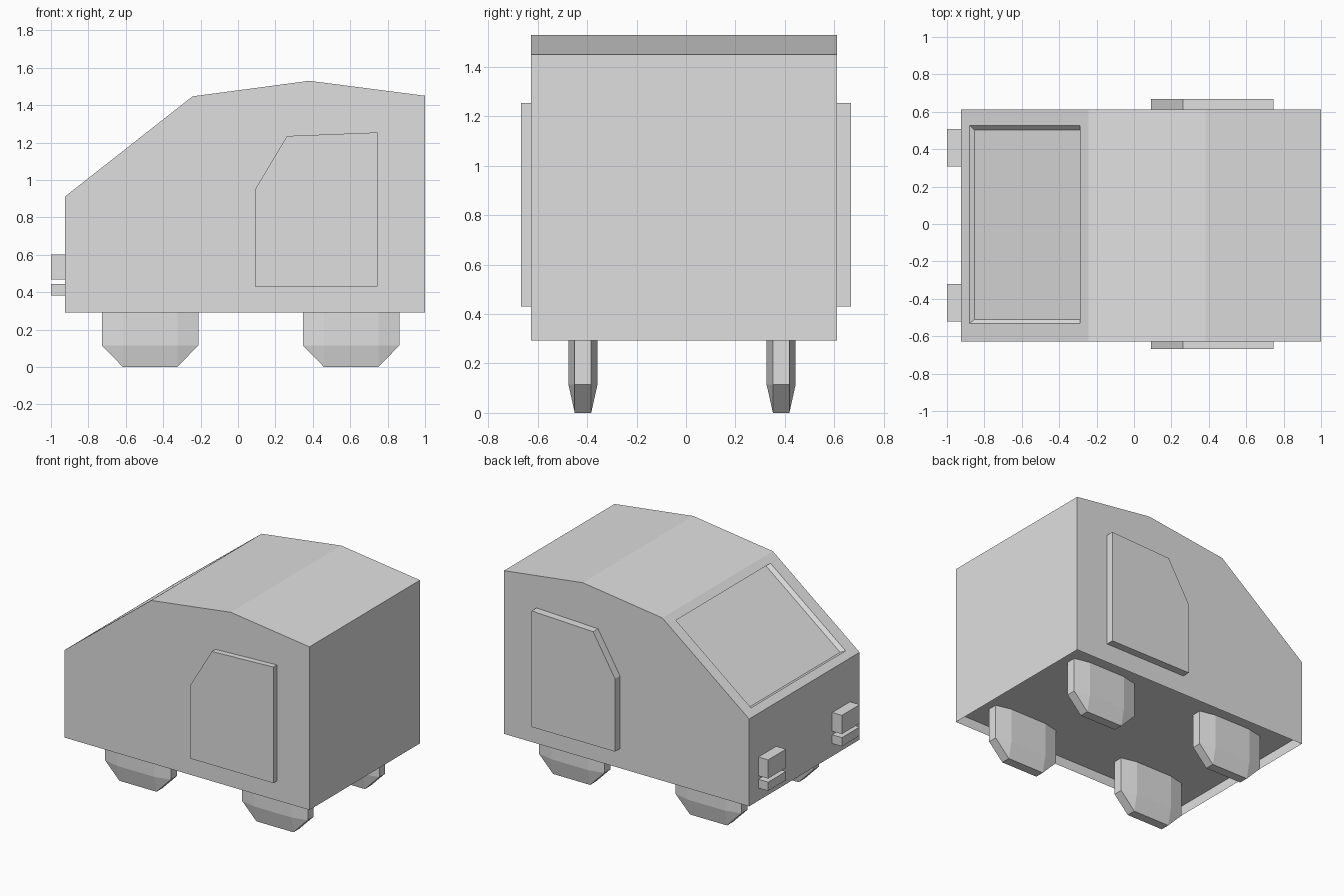
import bpy, bmesh
from mathutils import Matrix, Vector

if "Cube" in bpy.data.objects:
    bpy.data.objects.remove(bpy.data.objects["Cube"])

grey = bpy.data.materials.new("light grey")
grey.diffuse_color = (0.74, 0.74, 0.74, 1)
grey.use_nodes = True
grey.node_tree.nodes["Principled BSDF"].inputs["Base Color"].default_value = grey.diffuse_color


def finish(name, bm):
    bmesh.ops.recalc_face_normals(bm, faces=bm.faces)
    me = bpy.data.meshes.new(name)
    bm.to_mesh(me)
    bm.free()
    me.materials.append(grey)
    ob = bpy.data.objects.new(name, me)
    bpy.context.collection.objects.link(ob)
    return ob


def prism(profile, y0, y1):
    """Extrude an x/z profile from y0 to y1."""
    bm = bmesh.new()
    face = bm.faces.new([bm.verts.new((x, y0, z)) for x, z in profile])
    new = bmesh.ops.extrude_face_region(bm, geom=[face], use_keep_orig=True)["geom"]
    for v in new:
        if isinstance(v, bmesh.types.BMVert):
            v.co.y = y1
    bmesh.ops.recalc_face_normals(bm, faces=bm.faces)
    return bm


def box(name, x, y, z, bevel=0.0):
    """Box given by min/max pairs, with corners cut by a fraction of its size."""
    bm = bmesh.new()
    bmesh.ops.create_cube(bm, size=1)
    if bevel:
        bmesh.ops.bevel(bm, geom=bm.edges[:], offset=bevel, segments=1,
                        affect='EDGES', profile=0.5)
    pairs = (x, y, z)
    size = Vector([b - a for a, b in pairs])
    mid = Vector([(a + b) / 2 for a, b in pairs])
    bm.transform(Matrix.Translation(mid) @ Matrix.Diagonal(size).to_4x4())
    return finish(name, bm)


X0, X1, Y0, Y1 = -0.924, 1.0, -0.627, 0.612
NOSE, TOP = (X0, 0.912), (-0.243, 1.447)


def slope_z(x):
    return NOSE[1] + (x - NOSE[0]) * (TOP[1] - NOSE[1]) / (TOP[0] - NOSE[0])


# Body shell, open underneath
body = prism([(X0, 0.292), (X1, 0.292), (X1, 1.45), (0.382, 1.53), TOP, NOSE], Y0, Y1)
slope = next(f for f in body.faces if f.normal.x < -0.3 and f.normal.z > 0.3)

# Recessed windscreen in the sloping nose: rim first, then sunken pane
for xs, ys, drop in (((-0.88, -0.29), (-0.533, 0.527), 0.0),
                     ((-0.853, -0.27), (-0.51, 0.502), 0.03)):
    bmesh.ops.inset_individual(body, faces=[slope], thickness=0.02)
    mid = slope.calc_center_median()
    for v in slope.verts:
        x, y = xs[v.co.x > mid.x], ys[v.co.y > mid.y]
        v.co = (x, y, slope_z(x) - drop)

under = next(f for f in body.faces if all(v.co.z < 0.3 for v in f.verts))
bmesh.ops.delete(body, geom=[under], context='FACES_ONLY')
finish("body", body)

# Recessed floor
floor = bmesh.new()
floor.faces.new([floor.verts.new((x, y, 0.362)) for x, y in
                 ((X0, Y0), (X0, Y1), (X1, Y1), (X1, Y0))])
ob = finish("floor", floor)
if ob.data.polygons[0].normal.z > 0:
    ob.data.flip_normals()

# Raised side doors
door = [(0.09, 0.43), (0.745, 0.43), (0.745, 1.254), (0.262, 1.235), (0.09, 0.947)]
finish("door_front", prism(door, -0.667, Y0 + 0.005))
finish("door_back", prism(door, Y1 - 0.005, 0.667))

# Chunky bevelled wheels
for x in (-0.47, 0.605):
    for y in (-0.417, 0.385):
        box("wheel", (x - 0.258, x + 0.258), (y - 0.059, y + 0.059), (0, 0.53), 0.218)

# Headlights with a smaller lamp below each
for y in ((0.307, 0.507), (-0.52, -0.32)):
    box("headlight", (-1.0, X0 + 0.005), y, (0.469, 0.602))
    box("lower_lamp", (-1.0, X0 + 0.005), y, (0.382, 0.444))
